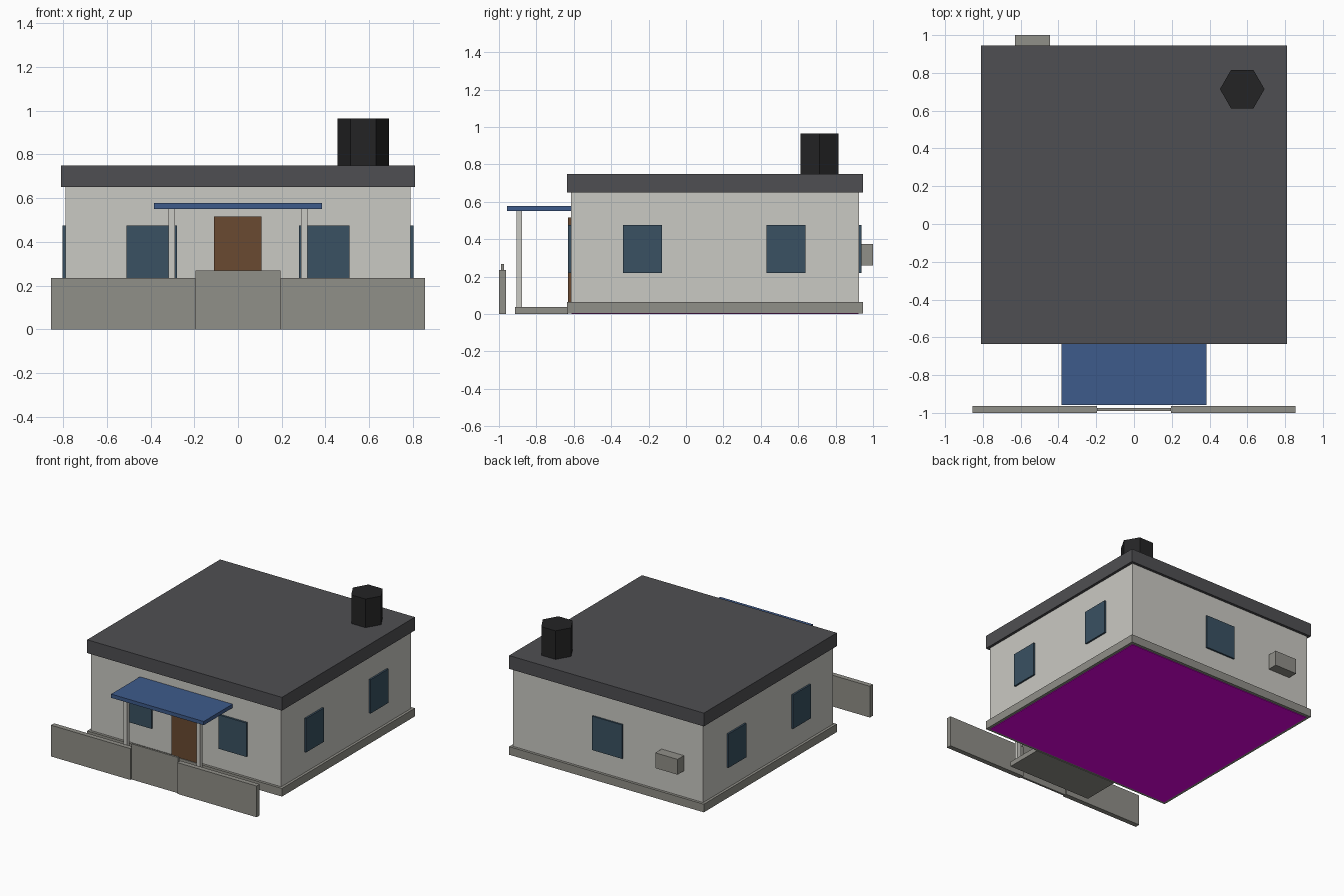
import bpy

cube = bpy.data.objects.get("Cube")
if cube:
    bpy.data.objects.remove(cube, do_unlink=True)


def material(name, r, g, b):
    """Flat material from display values, stored as linear."""
    col = [(c / 255) ** 2.2 for c in (r, g, b)] + [1]
    m = bpy.data.materials.new(name)
    m.use_nodes = True
    m.diffuse_color = col
    bsdf = m.node_tree.nodes["Principled BSDF"]
    bsdf.inputs["Base Color"].default_value = col
    bsdf.inputs["Roughness"].default_value = 0.9
    return m


plaster = material("plaster", 201, 200, 194)
concrete = material("concrete", 143, 142, 135)
roofing = material("roofing", 80, 80, 83)
soot = material("soot_black", 40, 40, 41)
glass = material("window_blue", 60, 82, 98)
wood = material("door_brown", 105, 75, 52)
blue = material("canopy_blue", 64, 91, 138)
magenta = material("core_magenta", 255, 0, 255)


def box(name, mat, x, y, z):
    """Box given by its (low, high) range on each axis."""
    bpy.ops.mesh.primitive_cube_add(
        size=1, location=[sum(r) / 2 for r in (x, y, z)])
    ob = bpy.context.object
    ob.name = name
    ob.scale = [r[1] - r[0] for r in (x, y, z)]
    bpy.ops.object.transform_apply(location=False, rotation=False, scale=True)
    ob.data.materials.append(mat)
    return ob


def pair(name, mat, x, y, z):
    """Box and its mirror image across x = 0."""
    box("left_" + name, mat, x, y, z)
    box("right_" + name, mat, (-x[1], -x[0]), y, z)


# House body: inner core, plinth, walls and flat roof
box("inner_core", magenta, (-.787, .787), (-.612, .922), (0, .64))
box("plinth", concrete, (-.81, .81), (-.635, .945), (.004, .065))
box("walls", plaster, (-.79, .79), (-.615, .925), (.06, .66))
box("roof", roofing, (-.81, .81), (-.635, .945), (.65, .75))

# Hexagonal chimney
bpy.ops.mesh.primitive_cylinder_add(
    vertices=6, radius=.118, depth=.215, location=(.573, .714, .8575),
    rotation=(0, 0, .5235988))
chimney = bpy.context.object
chimney.name = "chimney"
chimney.data.materials.append(soot)

# Door and windows
sill = (.22, .475)
box("door", wood, (-.11, .107), (-.63, -.61), (.065, .515))
pair("front_window", glass, (.28, .51), (-.63, -.61), sill)
for label, ys in (("near", (-.337, -.127)), ("far", (.43, .64))):
    pair(label + "_side_window", glass, (.785, .803), ys, sill)
box("back_window", glass, (-.125, .125), (.92, .938), sill)

# Wall unit at the back
box("wall_unit", concrete, (-.63, -.445), (.92, 1), (.26, .375))

# Porch slab, posts and canopy
box("porch_slab", concrete, (-.35, .35), (-.915, -.63), (0, .037))
pair("porch_post", plaster, (.288, .318), (-.905, -.877), (.035, .555))
box("canopy", blue, (-.385, .385), (-.957, -.612), (.55, .578))

# Front fence and gate
pair("fence", concrete, (.195, .855), (-1, -.963), (0, .235))
box("gate", concrete, (-.195, .195), (-.989, -.974), (0, .268))
